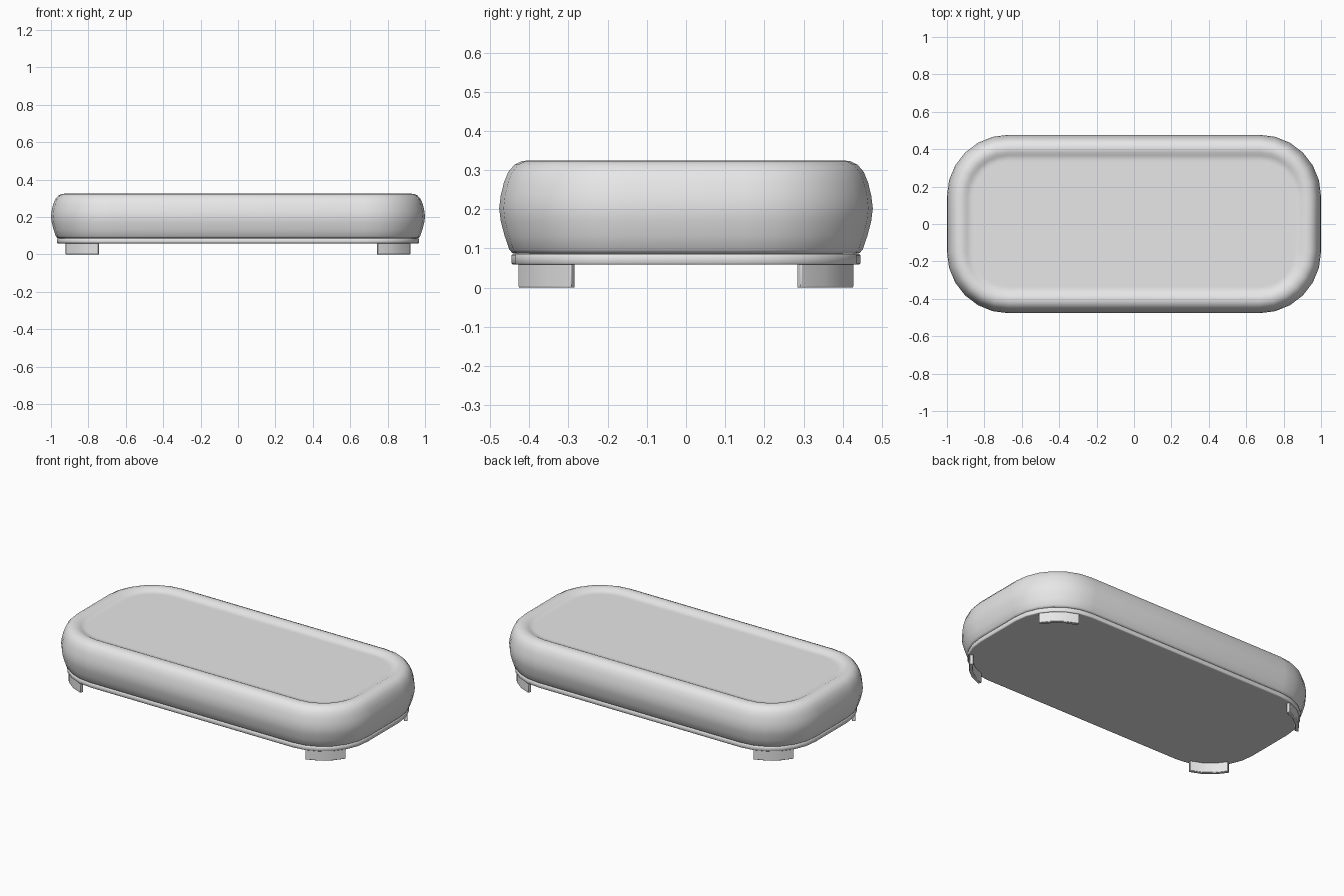
import bpy
import bmesh
from math import cos, sin, radians

cube = bpy.data.objects.get("Cube")
if cube:
    bpy.data.objects.remove(cube, do_unlink=True)

# Corner centre shared by every rounded outline
CX, CY = 0.672, 0.149
STEPS = 6

grey = bpy.data.materials.new("light grey")
grey.use_nodes = True
grey.diffuse_color = (0.8, 0.8, 0.8, 1)
grey.node_tree.nodes["Principled BSDF"].inputs["Base Color"].default_value = (0.8, 0.8, 0.8, 1)


def finish(name, bm, angle):
    bmesh.ops.recalc_face_normals(bm, faces=bm.faces)
    mesh = bpy.data.meshes.new(name)
    bm.to_mesh(mesh)
    bm.free()
    mesh.materials.append(grey)
    for p in mesh.polygons:
        p.use_smooth = True
    mesh.set_sharp_from_angle(angle=radians(angle))
    obj = bpy.data.objects.new(name, mesh)
    bpy.context.collection.objects.link(obj)
    return obj


def outline(r):
    """Rounded rectangle with corner radius r around the shared centres."""
    pts = []
    for q, (sx, sy) in enumerate([(1, 1), (-1, 1), (-1, -1), (1, -1)]):
        for i in range(STEPS + 1):
            a = radians(90 * (q + i / STEPS))
            pts.append((sx * CX + r * cos(a), sy * CY + r * sin(a)))
    return pts


def rounded_slab(name, profile, angle):
    """Sweep a (radius, height) profile round the outline and cap both ends."""
    bm = bmesh.new()
    rings = [[bm.verts.new((x, y, z)) for x, y in outline(r)] for r, z in profile]
    for low, high in zip(rings, rings[1:]):
        n = len(low)
        for i in range(n):
            j = (i + 1) % n
            bm.faces.new((low[i], low[j], high[j], high[i]))
    bm.faces.new(rings[0][::-1])
    bm.faces.new(rings[-1])
    return finish(name, bm, angle)


# Padded cushion with a shallow dished top
rounded_slab("cushion", [
    (0.280, 0.086), (0.294, 0.088), (0.302, 0.097), (0.314, 0.132),
    (0.324, 0.170), (0.328, 0.203), (0.324, 0.235), (0.316, 0.268),
    (0.305, 0.295), (0.289, 0.314), (0.270, 0.323), (0.250, 0.325),
    (0.234, 0.322), (0.218, 0.314), (0.204, 0.309), (0.190, 0.308),
    (0.180, 0.308)], 50)

# Thin plinth under the cushion
rounded_slab("base_plate", [
    (0.285, 0.059), (0.293, 0.059), (0.296, 0.062),
    (0.296, 0.083), (0.293, 0.086), (0.280, 0.087)], 50)

# Curved corner feet, mirrored to all four corners
bm = bmesh.new()
sections = []
for i in range(4):
    a = radians(30 + 15 * i)
    sections.append([bm.verts.new((CX + r * cos(a), CY + r * sin(a), z))
                     for r, z in [(0.268, 0), (0.289, 0), (0.289, 0.07), (0.268, 0.07)]])
for s, t in zip(sections, sections[1:]):
    for k in range(4):
        m = (k + 1) % 4
        bm.faces.new((s[k], s[m], t[m], t[k]))
bm.faces.new(sections[0])
bm.faces.new(sections[-1][::-1])
feet = finish("corner_feet", bm, 40)
bevel = feet.modifiers.new("soft edges", "BEVEL")
bevel.width = 0.003
bevel.segments = 2
bevel.limit_method = "ANGLE"
bevel.angle_limit = radians(40)
mirror = feet.modifiers.new("four corners", "MIRROR")
mirror.use_axis = (True, True, False)
